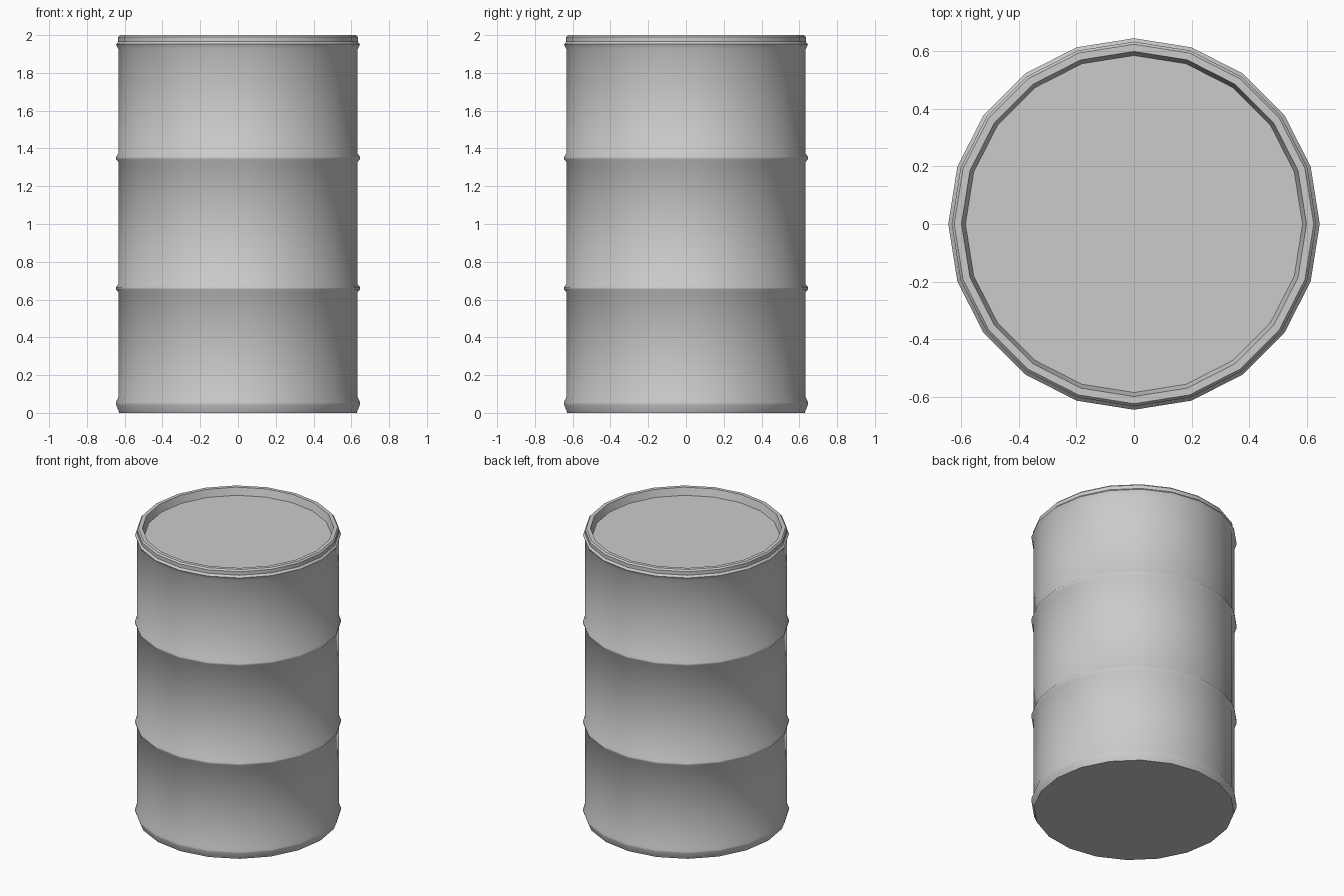
import bpy, bmesh, math

if "Cube" in bpy.data.objects:
    bpy.data.objects.remove(bpy.data.objects["Cube"])

SIDES = 20
R, RIDGE = 0.633, 0.646


def ridge(z, h):
    """Profile points of one swaged hoop around the drum wall."""
    return [(R, z - h), (RIDGE, z - 0.006), (RIDGE, z + 0.006), (R, z + h)]


# side profile from the base to the recessed lid
profile = [(0.629, 0.0), (R, 0.012), (RIDGE, 0.044), (RIDGE, 0.056), (R, 0.085)]
profile += ridge(0.66, 0.022) + ridge(1.35, 0.022)
profile += [(R, 1.925), (RIDGE, 1.952), (0.634, 1.965)]
# rolled rim, then inner wall down to the lid
profile += [(0.634, 1.99), (0.625, 2.0), (0.60, 2.0), (0.586, 1.95)]

bm = bmesh.new()
rings = []
for r, z in profile:
    rings.append([bm.verts.new((r * math.cos(2 * math.pi * i / SIDES),
                                r * math.sin(2 * math.pi * i / SIDES), z))
                  for i in range(SIDES)])
for a, b in zip(rings, rings[1:]):
    for i in range(SIDES):
        j = (i + 1) % SIDES
        bm.faces.new((a[i], a[j], b[j], b[i]))
# base and lid
bm.faces.new(rings[0][::-1])
bm.faces.new(rings[-1])

mesh = bpy.data.meshes.new("drum")
bm.to_mesh(mesh)
bm.free()
drum = bpy.data.objects.new("drum", mesh)
bpy.context.collection.objects.link(drum)
bpy.context.view_layer.objects.active = drum
drum.select_set(True)
bpy.ops.object.shade_smooth_by_angle(angle=math.radians(40))
